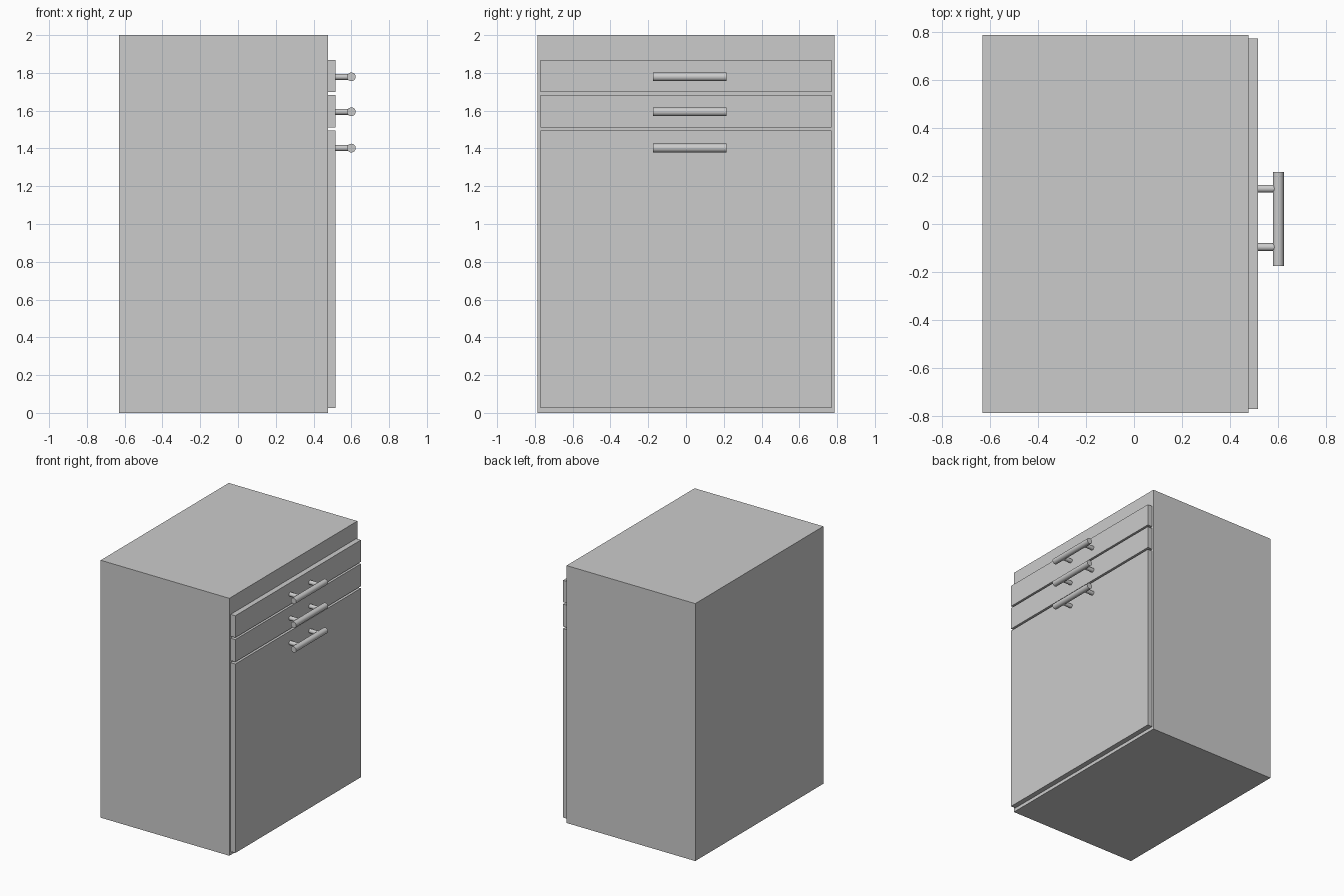
import bpy
from math import pi, radians

if "Cube" in bpy.data.objects:
    bpy.data.objects.remove(bpy.data.objects["Cube"])


def box(name, x0, x1, y0, y1, z0, z1):
    bpy.ops.mesh.primitive_cube_add(size=1)
    o = bpy.context.object
    o.name = name
    for v in o.data.vertices:
        v.co.x = x0 if v.co.x < 0 else x1
        v.co.y = y0 if v.co.y < 0 else y1
        v.co.z = z0 if v.co.z < 0 else z1
    return o


def rod(name, radius, length, centre, rotation):
    bpy.ops.mesh.primitive_cylinder_add(vertices=32, radius=radius, depth=length,
                                        location=centre, rotation=rotation)
    o = bpy.context.object
    o.name = name
    bpy.ops.object.shade_smooth_by_angle(angle=radians(35))
    return o


BODY_X, FACE_X, BAR_X = 0.476, 0.516, 0.6

# Cabinet carcass
box("cabinet_body", -0.63, BODY_X, -0.786, 0.786, 0, 2)

# Two drawer fronts and the door, each with a bar handle on two posts
fronts = [("upper_drawer", 1.699, 1.869, 1.779),
          ("lower_drawer", 1.51, 1.684, 1.594),
          ("door", 0.026, 1.494, 1.402)]
for name, z0, z1, handle_z in fronts:
    box(name + "_front", BODY_X, FACE_X, -0.77, 0.771, z0, z1)
    rod(name + "_handle_bar", 0.023, 0.391, (BAR_X, 0.02, handle_z), (pi / 2, 0, 0))
    for side, y in (("left", -0.096), ("right", 0.147)):
        x0, x1 = FACE_X - 0.005, BAR_X - 0.012
        rod(f"{name}_handle_post_{side}", 0.016, x1 - x0,
            ((x0 + x1) / 2, y, handle_z), (0, pi / 2, 0))
